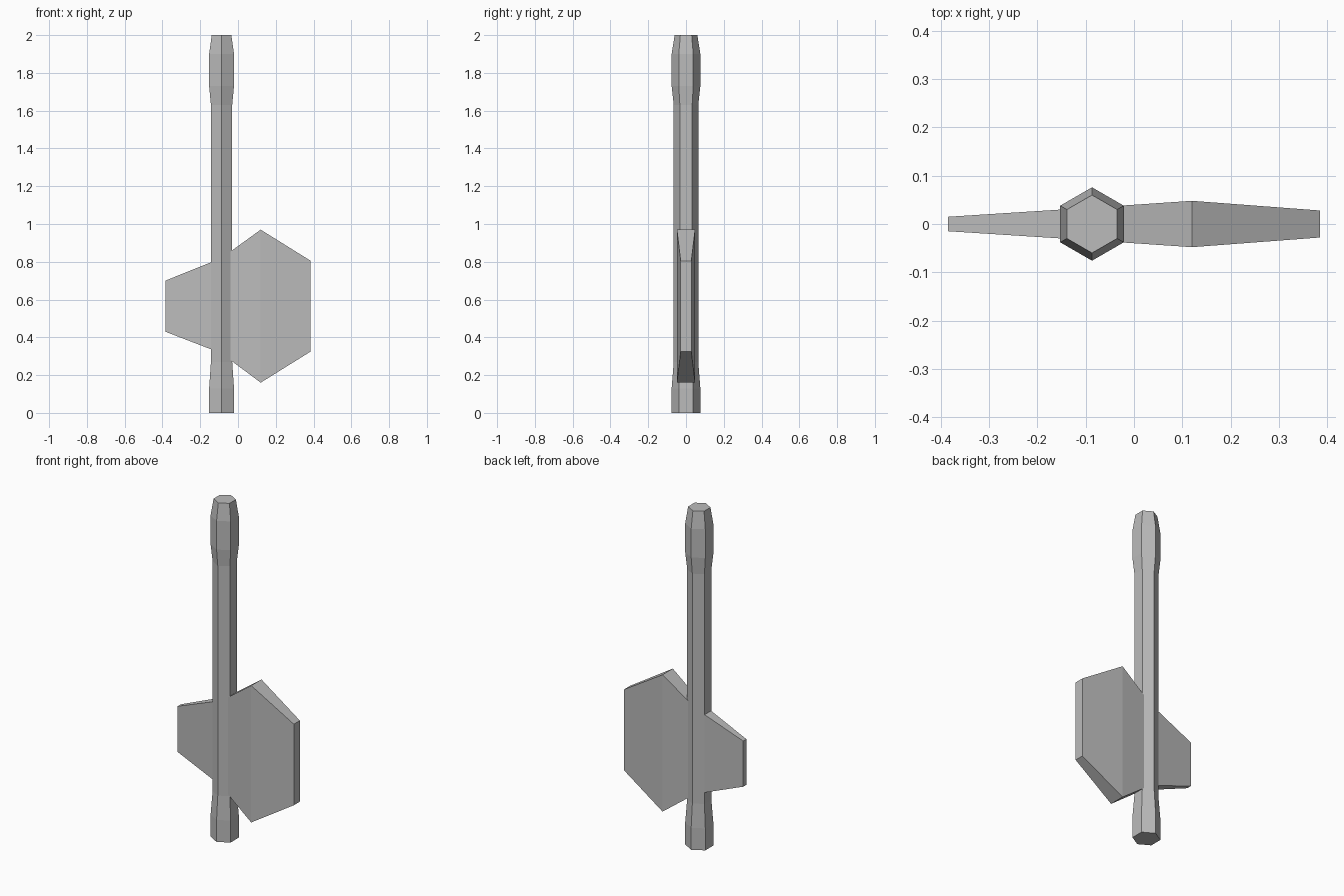
import bpy
import bmesh
import math

cube = bpy.data.objects.get("Cube")
if cube:
    bpy.data.objects.remove(cube, do_unlink=True)

SHAFT_X = -0.087

grey = bpy.data.materials.new("stone_grey")
grey.use_nodes = True
colour = (0.5, 0.5, 0.5, 1)
grey.diffuse_color = colour
grey.node_tree.nodes["Principled BSDF"].inputs["Base Color"].default_value = colour


def loft(name, rings):
    """Skin a row of matching closed rings and cap both ends."""
    bm = bmesh.new()
    loops = [[bm.verts.new(p) for p in ring] for ring in rings]
    n = len(loops[0])
    for a, b in zip(loops, loops[1:]):
        for i in range(n):
            j = (i + 1) % n
            bm.faces.new((a[i], a[j], b[j], b[i]))
    bm.faces.new(loops[0][::-1])
    bm.faces.new(loops[-1])
    bmesh.ops.recalc_face_normals(bm, faces=bm.faces)
    mesh = bpy.data.meshes.new(name)
    bm.to_mesh(mesh)
    bm.free()
    mesh.materials.append(grey)
    obj = bpy.data.objects.new(name, mesh)
    bpy.context.collection.objects.link(obj)
    return obj


def hexagon(radius, z):
    angles = [math.radians(30 + 60 * i) for i in range(6)]
    return [(SHAFT_X + radius * math.cos(a), radius * math.sin(a), z) for a in angles]


def section(x, half_y, low, high):
    return [(x, -half_y, low), (x, half_y, low), (x, half_y, high), (x, -half_y, high)]


# Six-sided handle, thicker at the foot and the head: (radius, height)
profile = [(0.076, 0), (0.076, 0.13), (0.065, 0.27), (0.065, 1.63),
           (0.076, 1.73), (0.076, 1.9), (0.06, 2)]
loft("handle", [hexagon(r, z) for r, z in profile])

# Blades on either side of the handle: (x, half thickness, low, high)
root = section(SHAFT_X, 0.034, 0.315, 0.82)
loft("small_blade", [section(-0.385, 0.015, 0.43, 0.7), root])
loft("large_blade", [root, section(0.12, 0.048, 0.16, 0.97),
                     section(0.385, 0.028, 0.325, 0.805)])
